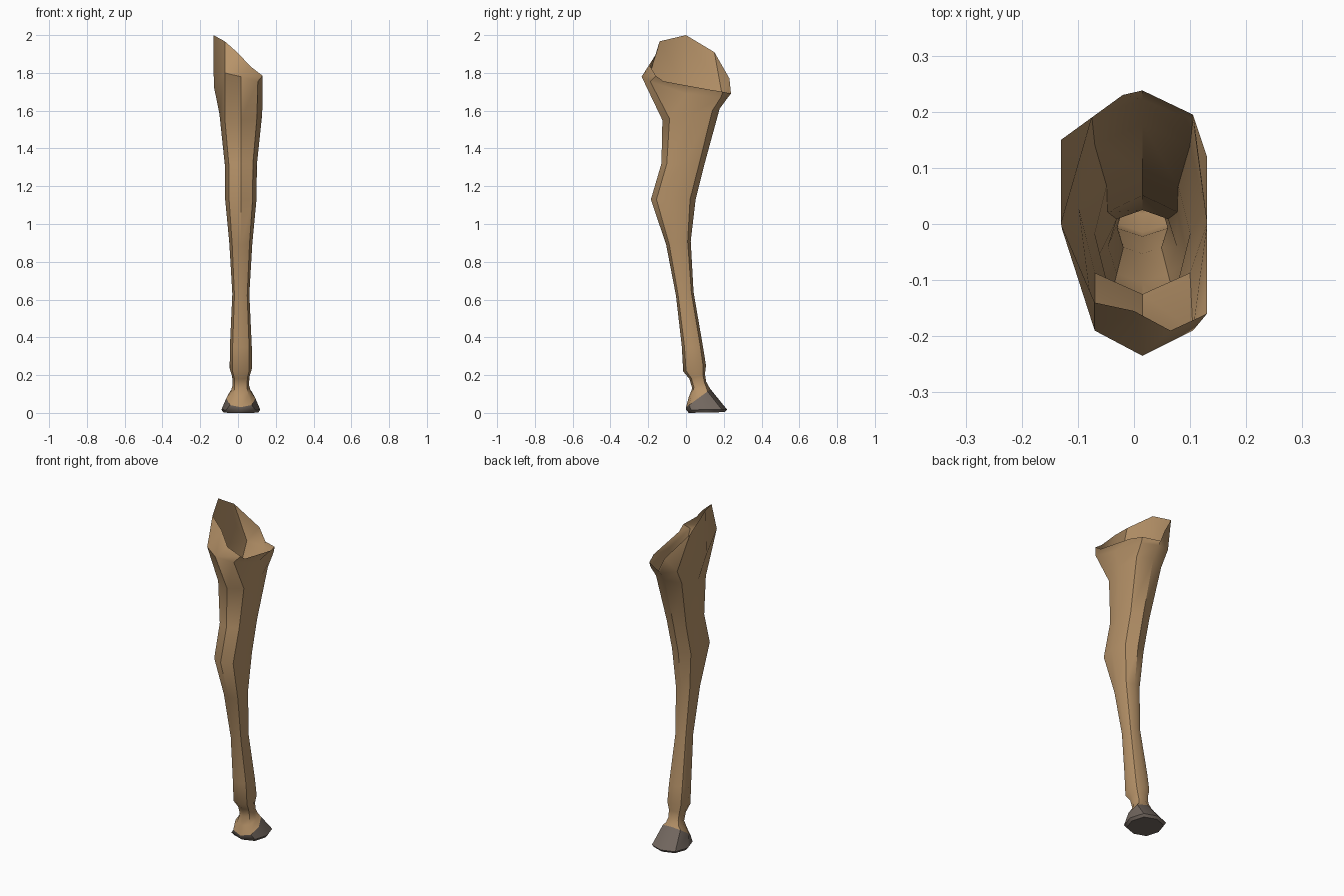
import bpy, bmesh, math

if "Cube" in bpy.data.objects:
    bpy.data.objects.remove(bpy.data.objects["Cube"])

def material(name, rgb):
    m = bpy.data.materials.new(name)
    m.diffuse_color = (*rgb, 1)
    m.use_nodes = True
    m.node_tree.nodes["Principled BSDF"].inputs["Base Color"].default_value = m.diffuse_color
    return m

tan = material("tan_hide", (0.47, 0.29, 0.14))
grey = material("hoof_grey", (0.17, 0.137, 0.115))
CX = 0.015  # the leg axis sits slightly off centre

def ring(bm, hx, yf, yb, zf, zb):
    """Eight-sided tilted loop, starting at the front and turning to +x."""
    verts = []
    for k in range(8):
        a = math.pi / 4 * k
        s = 1.0 if k % 2 == 0 else 0.75 / math.sin(math.pi / 4)
        u, v = math.sin(a) * s, -math.cos(a) * s
        t = (v + 1) / 2
        verts.append(bm.verts.new((CX + hx * u, yf + (yb - yf) * t, zf + (zb - zf) * t)))
    return verts

def loft(bm, a, b):
    for i in range(8):
        j = (i + 1) % 8
        bm.faces.new((a[i], a[j], b[j], b[i]))

def finish(bm, name, mat):
    me = bpy.data.meshes.new(name)
    bm.to_mesh(me)
    bm.free()
    ob = bpy.data.objects.new(name, me)
    bpy.context.collection.objects.link(ob)
    me.materials.append(mat)
    bpy.ops.object.select_all(action='DESELECT')
    ob.select_set(True)
    bpy.context.view_layer.objects.active = ob
    bpy.ops.object.shade_smooth_by_angle(angle=math.radians(42))

coronet = (0.077, 0.0, 0.13, 0.03, 0.125)

# hoof: sole, wall and tilted upper edge
bm = bmesh.new()
loops = [ring(bm, *p) for p in ((0.092, 0.015, 0.205, 0.0, 0.004),
                                (0.103, 0.0, 0.217, 0.016, 0.018), coronet)]
bm.faces.new(loops[0][::-1])
for a, b in zip(loops, loops[1:]):
    loft(bm, a, b)
finish(bm, "hoof", grey)

# leg: half width, front y, back y, front z, back z for each loop
profile = (
    coronet,
    (0.054, 0.015, 0.122, 0.085, 0.138),
    (0.043, 0.033, 0.107, 0.13, 0.165),
    (0.046, 0.018, 0.1, 0.18, 0.205),
    (0.059, -0.015, 0.106, 0.22, 0.25),
    (0.058, -0.022, 0.09, 0.35, 0.35),
    (0.045, -0.053, 0.04, 0.62, 0.64),
    (0.061, -0.105, 0.025, 0.89, 0.91),
    (0.083, -0.186, 0.051, 1.13, 1.13),
    (0.085, -0.13, 0.096, 1.32, 1.31),
    (0.113, -0.125, 0.178, 1.55, 1.61),
)
bm = bmesh.new()
loops = [ring(bm, *p) for p in profile]
# upper bulge and the slanted open rim
bulge = [bm.verts.new(p) for p in (
    (0.015, -0.235, 1.78), (0.105, -0.19, 1.755), (0.13, 0.0, 1.69), (0.105, 0.185, 1.67),
    (0.015, 0.222, 1.67), (-0.075, 0.19, 1.69), (-0.128, -0.01, 1.73), (-0.07, -0.19, 1.8))]
loops.append(bulge)
for a, b in zip(loops, loops[1:]):
    loft(bm, a, b)
rim = [bm.verts.new(p) for p in (
    (0.0, -0.155, 1.905), (0.065, -0.19, 1.835), (0.13, -0.16, 1.785), (0.13, -0.12, 1.756),
    (0.13, 0.12, 1.712), (0.105, 0.195, 1.70), (0.015, 0.238, 1.69), (-0.02, 0.23, 1.77),
    (-0.13, 0.15, 1.91), (-0.13, 0.0, 2.0), (-0.07, -0.14, 1.967))]
for low, high in (((0, 1), (2, 1)), ((0,), (1, 0)), ((1, 2), (3, 2)), ((2,), (4, 3)),
                  ((2, 3), (5, 4)), ((3, 4), (6, 5)), ((4, 5), (7, 6)), ((5,), (8, 7)),
                  ((5, 6), (9, 8)), ((6, 7), (10, 9)), ((7, 0), (0, 10))):
    bm.faces.new([bulge[i] for i in low] + [rim[i] for i in high])
finish(bm, "leg", tan)
